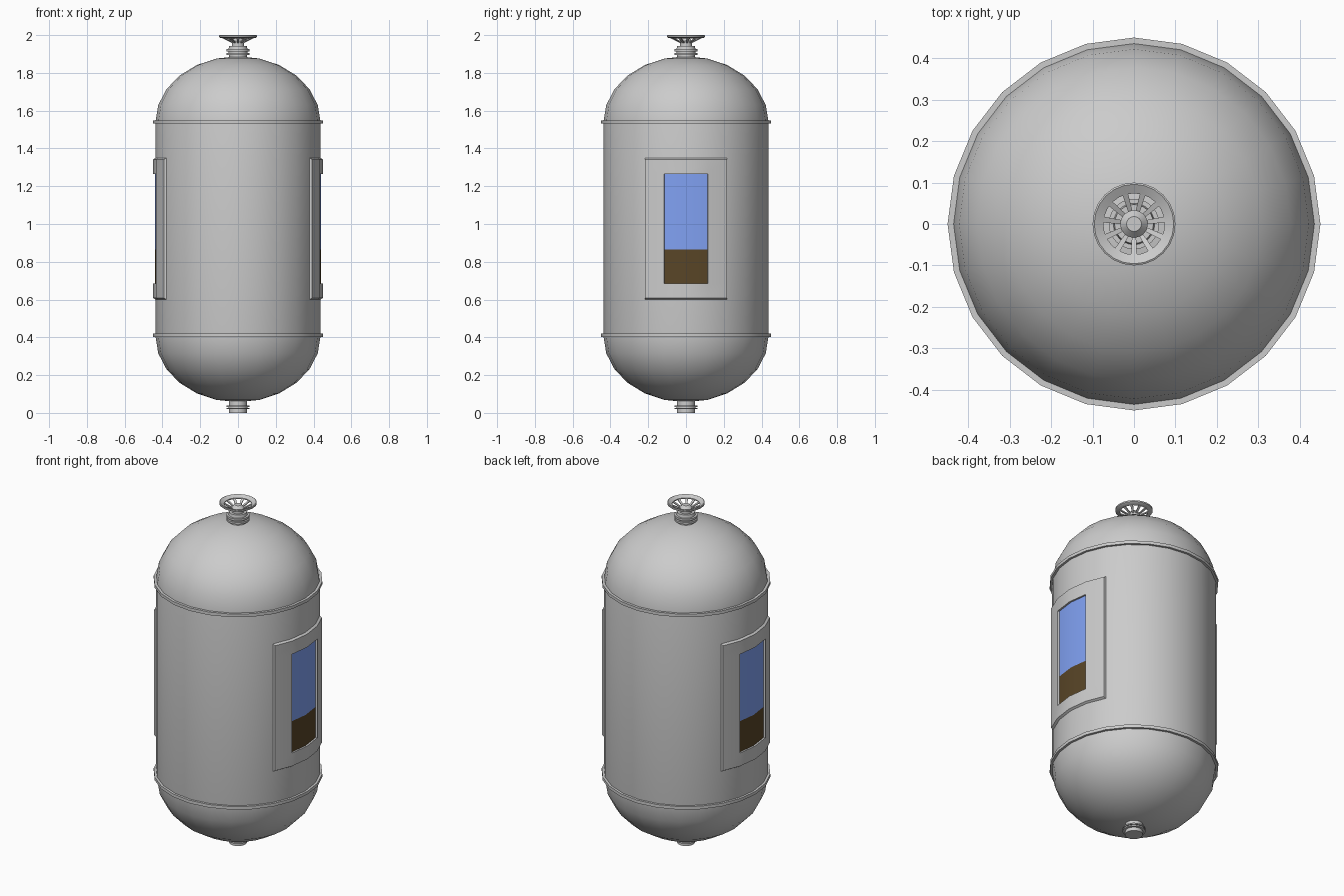
import bpy, bmesh
from math import sin, cos, pi, radians

if "Cube" in bpy.data.objects:
    bpy.data.objects.remove(bpy.data.objects["Cube"])

R = 0.437           # tank radius
SIDES = 24


def finish(name, bm, mat=None, angle=35):
    bmesh.ops.remove_doubles(bm, verts=bm.verts, dist=1e-5)
    bmesh.ops.recalc_face_normals(bm, faces=bm.faces)
    me = bpy.data.meshes.new(name)
    bm.to_mesh(me)
    bm.free()
    ob = bpy.data.objects.new(name, me)
    bpy.context.collection.objects.link(ob)
    if mat:
        me.materials.append(mat)
    bpy.ops.object.select_all(action='DESELECT')
    ob.select_set(True)
    bpy.context.view_layer.objects.active = ob
    bpy.ops.object.shade_smooth_by_angle(angle=radians(angle))
    return ob


def lathe(name, profile, sides=SIDES, closed=False, angle=35):
    """Revolve (radius, z) points around the z axis."""
    bm = bmesh.new()
    rings = [[bm.verts.new((r * cos(2 * pi * i / sides), r * sin(2 * pi * i / sides), z))
              for i in range(sides)] for r, z in profile]
    pairs = list(zip(rings, rings[1:])) + ([(rings[-1], rings[0])] if closed else [])
    for a, b in pairs:
        for i in range(sides):
            j = (i + 1) % sides
            bm.faces.new((a[i], a[j], b[j], b[i]))
    bmesh.ops.dissolve_degenerate(bm, edges=bm.edges, dist=1e-6)
    return finish(name, bm, angle=angle)


def polar(r, deg, z, side):
    a = radians(deg)
    return (side * r * cos(a), side * r * sin(a), z)


def material(name, color):
    m = bpy.data.materials.new(name)
    m.diffuse_color = color
    m.use_nodes = True
    m.node_tree.nodes["Principled BSDF"].inputs["Base Color"].default_value = m.diffuse_color
    return m


# Tank body: cylinder with two elliptical domes
steps = [radians(15 * k) for k in range(7)]
bottom = [(R * cos(a), 0.405 - 0.348 * sin(a)) for a in reversed(steps)]
top = [(R * cos(a), 1.54 + 0.348 * sin(a)) for a in steps]
lathe("tank_body", bottom + top)

# Seam bands
for name, z in (("lower_band", 0.41), ("upper_band", 1.54)):
    lathe(name, [(R - .01, z - .009), (.45, z - .009), (.45, z + .009), (R - .01, z + .009)], closed=True)

# Bottom outlet with two thin flanges
lathe("bottom_outlet", [(0, 0), (.047, 0), (.047, .02), (.061, .02), (.061, .027), (.05, .027),
                        (.05, .032), (.061, .032), (.061, .039), (.047, .039), (.047, .075)])

# Top neck with flanges and valve stem
lathe("top_neck", [(.047, 1.87), (.047, 1.895), (.061, 1.895), (.061, 1.906), (.05, 1.906),
                   (.05, 1.914), (.061, 1.914), (.061, 1.926), (.05, 1.926), (.047, 1.943),
                   (.033, 1.943), (.033, 1.968), (.018, 1.984), (0, 1.984)])

# Valve wheel rim and spokes
lathe("valve_rim", [(.074, 1.982), (.095, 1.986), (.1, 1.99), (.1, 1.998), (.096, 2.0), (.074, 1.988)], closed=True)
bm = bmesh.new()
N = 11
for k in range(N):
    a = -pi / 2 + 2 * pi * k / N
    v = []
    for r, z, w in ((.028, 1.960, .005), (.078, 1.984, .007)):
        for s, dz in ((-1, -.003), (1, -.003), (1, .003), (-1, .003)):
            v.append(bm.verts.new((r * cos(a) - s * w * sin(a), r * sin(a) + s * w * cos(a), z + dz)))
    bm.faces.new(v[:4])
    bm.faces.new(v[4:])
    for i in range(4):
        j = (i + 1) % 4
        bm.faces.new((v[i], v[j], v[4 + j], v[4 + i]))
finish("valve_spokes", bm)

# Sight windows on both sides: raised frame, clear upper pane, dark lower fill
blue = material("window_blue", (.22, .36, .9, 1))
brown = material("fill_brown", (.10, .06, .02, 1))
A0 = [-30, -15, 0, 15, 30]
A1 = [-29, -15, 0, 15, 29]
Z0 = [.6, .685, 1.265, 1.35]
Z1 = [.608, .685, 1.265, 1.342]
for tag, side in (("right", 1), ("left", -1)):
    bm = bmesh.new()
    base = [[bm.verts.new(polar(R - .001, a, z, side)) for a in A0] for z in Z0]
    face = [[bm.verts.new(polar(.449, a, z, side)) for a in A1] for z in Z1]
    for j in range(3):
        for i in range(4):
            if j == 1 and i in (1, 2):
                continue
            bm.faces.new((face[j][i], face[j][i + 1], face[j + 1][i + 1], face[j + 1][i]))

    def wall(p, q):
        (j, i), (l, k) = p, q
        bm.faces.new((base[j][i], base[l][k], face[l][k], face[j][i]))

    for loop in ([(0, i) for i in range(5)] + [(1, 4), (2, 4)] + [(3, i) for i in range(4, -1, -1)] + [(2, 0), (1, 0)],
                 [(1, 1), (1, 2), (1, 3), (2, 3), (2, 2), (2, 1)]):
        for p, q in zip(loop, loop[1:] + loop[:1]):
            wall(p, q)
    finish(tag + "_window_frame", bm)

    for part, z0, z1, mat in (("_window_pane", .865, 1.265, blue), ("_window_fill", .685, .865, brown)):
        bm = bmesh.new()
        lo = [bm.verts.new(polar(R + .0015, a, z0, side)) for a in (-15, 0, 15)]
        hi = [bm.verts.new(polar(R + .0015, a, z1, side)) for a in (-15, 0, 15)]
        for i in range(2):
            bm.faces.new((lo[i], lo[i + 1], hi[i + 1], hi[i]))
        ob = finish(tag + part, bm, mat)
        # Face the panes outwards
        if ob.data.polygons[0].normal.x * side < 0:
            ob.data.flip_normals()
